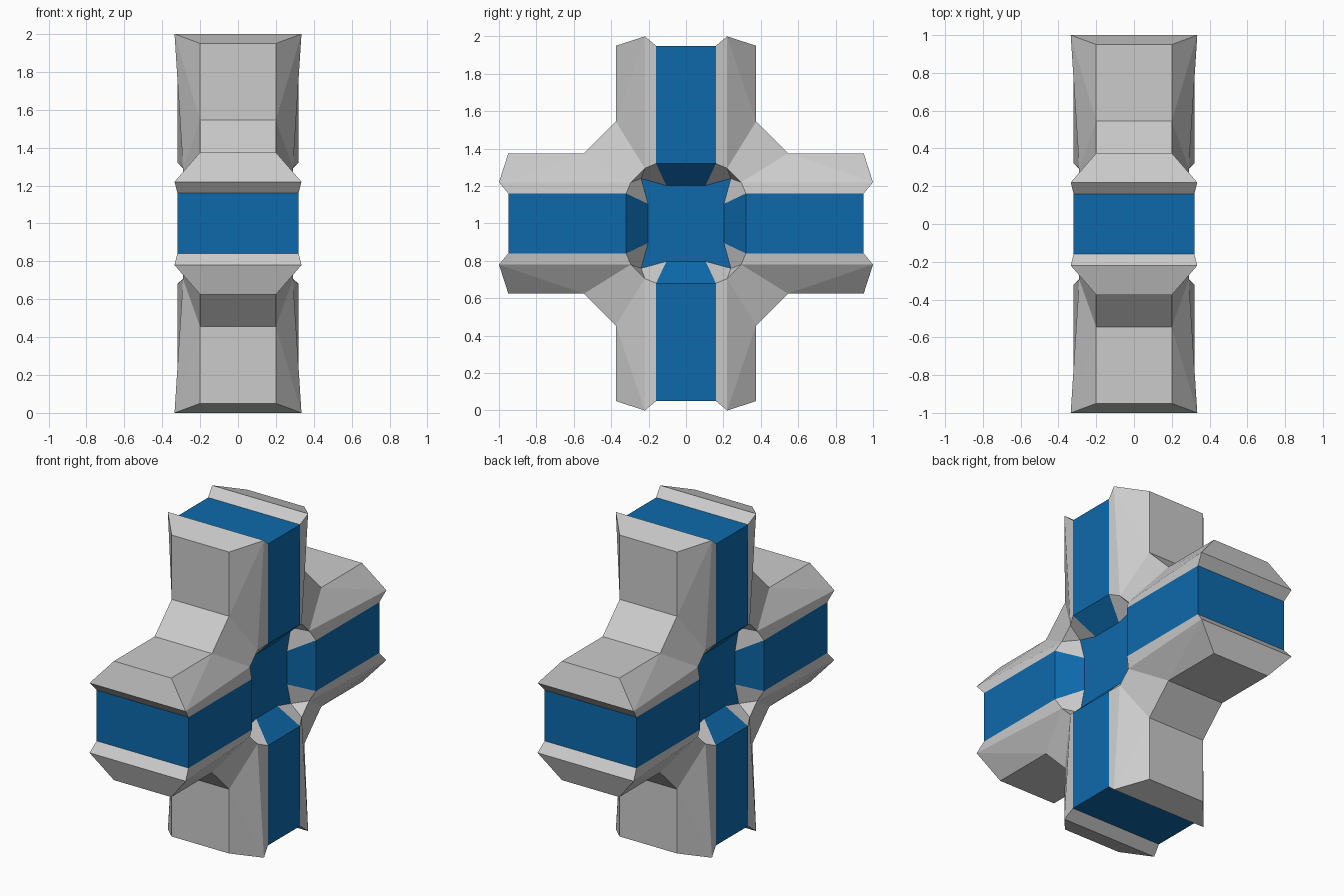
import bpy, bmesh
from itertools import product
from mathutils import Vector

if "Cube" in bpy.data.objects:
    bpy.data.objects.remove(bpy.data.objects["Cube"])

H = 1.0  # height of the hub centre


def build(name, faces, color=None):
    """Repeat each (x, y, z) face over all mirrors and the arm swap y<->z."""
    bm = bmesh.new()
    verts = {}

    def vert(p):
        key = tuple(round(c, 4) + 0.0 for c in p)
        if key not in verts:
            verts[key] = bm.verts.new(key)
        return verts[key]

    for face in faces:
        for sx, sy, sz, swap in product((1, -1), (1, -1), (1, -1), (False, True)):
            pts = [(x * sx, z * sy, y * sz) if swap else (x * sx, y * sy, z * sz)
                   for x, y, z in face]
            vs = [vert(p) for p in pts]
            if bm.faces.get(vs) is None:
                bm.faces.new(vs)

    # turn every face outward: side faces along x, the others away from the hub
    for f in bm.faces:
        f.normal_update()
        c = f.calc_center_median()
        out = Vector((c.x, 0, 0)) if abs(c.x) > 0.1 else c
        if f.normal.dot(out) < 0:
            f.normal_flip()

    mesh = bpy.data.meshes.new(name)
    bm.to_mesh(mesh)
    bm.free()
    obj = bpy.data.objects.new(name, mesh)
    obj.location.z = H
    bpy.context.collection.objects.link(obj)
    if color:
        mat = bpy.data.materials.new(name + "_paint")
        mat.diffuse_color = color
        mat.use_nodes = True
        mat.node_tree.nodes["Principled BSDF"].inputs["Base Color"].default_value = mat.diffuse_color
        mesh.materials.append(mat)
    return obj


def flip_x(p):
    return (-p[0], p[1], p[2])


def flip_z(p):
    return (p[0], p[1], -p[2])


def across(a, b, flip):
    """Quad from edge a-b to its mirror image."""
    return (a, b, flip(b), flip(a))


# key points of one arm pointing along +y
band_end, band_in = (.32, .95, .16), (.32, .32, .16)       # blue band edge
crest_end, crest_in = (.335, 1.0, .22), (.29, .295, .22)   # raised ridge
crest_in2 = (.29, .22, .295)
flat_end, flat_in = (.2, .95, .375), (.2, .545, .375)      # outer flat
flat_in2 = (.2, .375, .545)
well, corner = (.2, .203, .105), (.2, .24, .24)            # hub recess floor

# grey outer shell with flanged arm ends and hub gussets
build("outer_shell", [
    across(flat_end, flat_in, flip_x),
    across(flat_in, flat_in2, flip_x),
    across(crest_end, flat_end, flip_x),
    across(band_end, crest_end, flip_x),
    (crest_end, crest_in, flat_in),
    (crest_end, flat_in, flat_end),
    (crest_in, crest_in2, flat_in2, flat_in),
    (band_end, band_in, crest_in, crest_end),
    (band_in, crest_in, corner, well),
    (crest_in, crest_in2, corner),
])

# blue bands along the arms, over the ends and down into the hub recess
swap = lambda p: (p[0], p[2], p[1])
ring = [well, corner, swap(well)]
floor = []
for sy, sz, rev in ((1, 1, 1), (-1, 1, -1), (-1, -1, 1), (1, -1, -1)):
    floor += [(x, y * sy, z * sz) for x, y, z in ring[::rev]]
build("blue_band", [
    across(band_end, flip_x(band_end), flip_z),
    across(band_end, band_in, flip_z),
    across(band_in, well, flip_z),
    floor,
], (0.004, 0.141, 0.407, 1))
